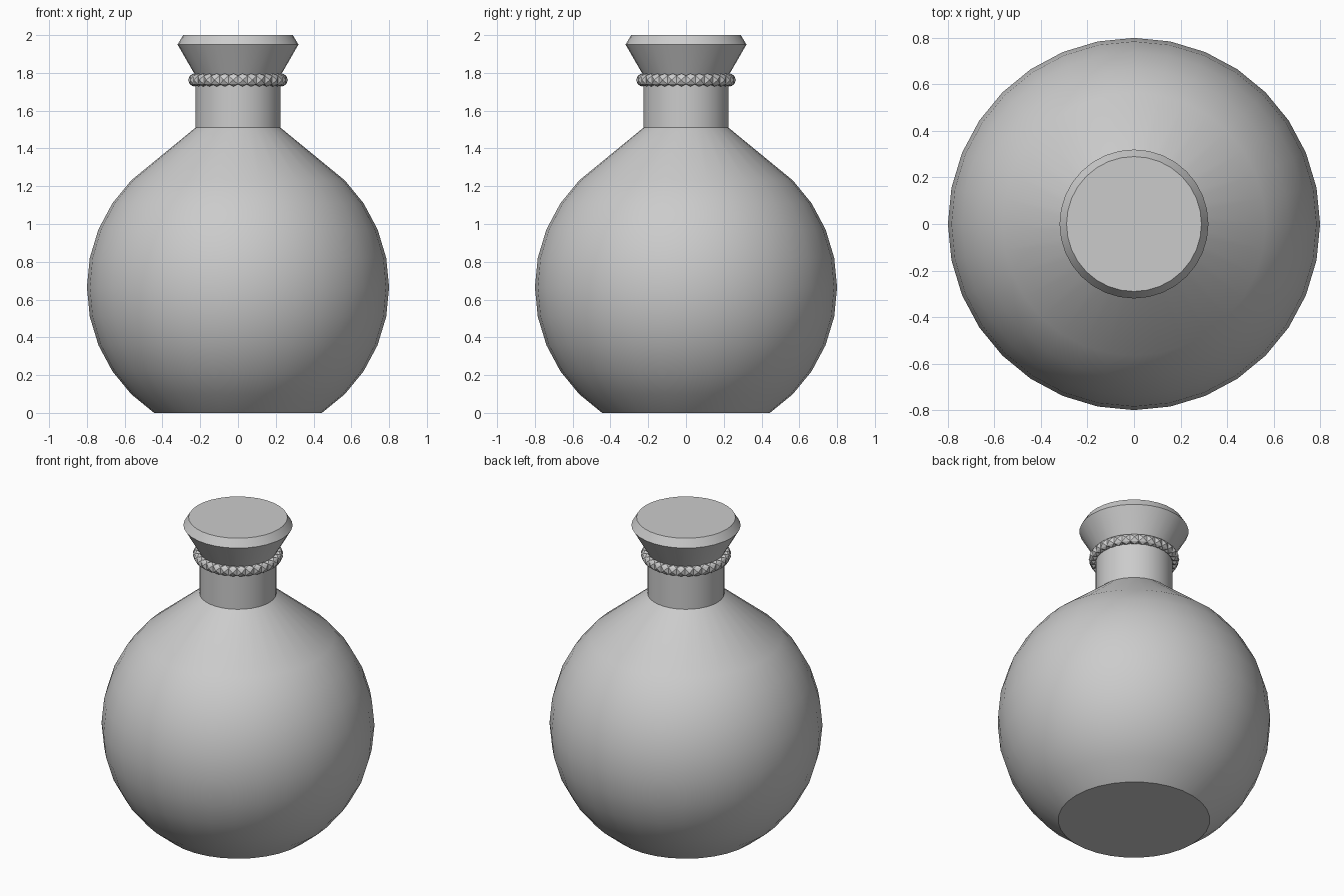
import bpy, bmesh
from math import sin, cos, pi, radians

if "Cube" in bpy.data.objects:
    bpy.data.objects.remove(bpy.data.objects["Cube"])

SEG = 32


def finish(name, bm, smooth):
    bmesh.ops.recalc_face_normals(bm, faces=bm.faces[:])
    me = bpy.data.meshes.new(name)
    bm.to_mesh(me)
    bm.free()
    ob = bpy.data.objects.new(name, me)
    bpy.context.collection.objects.link(ob)
    if smooth:
        bpy.ops.object.select_all(action='DESELECT')
        ob.select_set(True)
        bpy.context.view_layer.objects.active = ob
        bpy.ops.object.shade_smooth_by_angle(angle=radians(30))
    return ob


def ring(bm, r, z, turn=0.0):
    return [bm.verts.new((r * cos(2 * pi * (i + turn) / SEG),
                          r * sin(2 * pi * (i + turn) / SEG), z)) for i in range(SEG)]


def lathe(name, profile):
    bm = bmesh.new()
    rings = [ring(bm, r, z) for r, z in profile]
    for a, b in zip(rings, rings[1:]):
        for i in range(SEG):
            j = (i + 1) % SEG
            bm.faces.new((a[i], a[j], b[j], b[i]))
    bm.faces.new(rings[0][::-1])
    bm.faces.new(rings[-1])
    return finish(name, bm, True)


# Round body: sphere rows cut flat below, drawn in to the neck above
R, CZ = 0.8, 0.665
body = [(R * cos(k * pi / 16), CZ + R * sin(k * pi / 16)) for k in range(-5, 5)]
body[0] = (body[0][0], 0.0)
lathe("flask_body", body + [(0.225, 1.51)])

# Neck and flared stopper
lathe("neck", [(0.225, 1.51), (0.225, 1.79)])
lathe("stopper", [(0.225, 1.785), (0.32, 1.95), (0.29, 2.0)])

# Knurled collar: square band whose outer, top and bottom faces rise to points
bm = bmesh.new()
loops = [ring(bm, r, z) for r, z in
         ((0.222, 1.74), (0.255, 1.74), (0.255, 1.785), (0.222, 1.785))]
raised = []
for k in range(4):
    a, b = loops[k], loops[(k + 1) % 4]
    for i in range(SEG):
        j = (i + 1) % SEG
        f = bm.faces.new((a[i], a[j], b[j], b[i]))
        if k < 3:
            raised.append(f)
bmesh.ops.recalc_face_normals(bm, faces=bm.faces[:])
bmesh.ops.poke(bm, faces=raised, offset=0.012)
finish("knurled_collar", bm, False)
